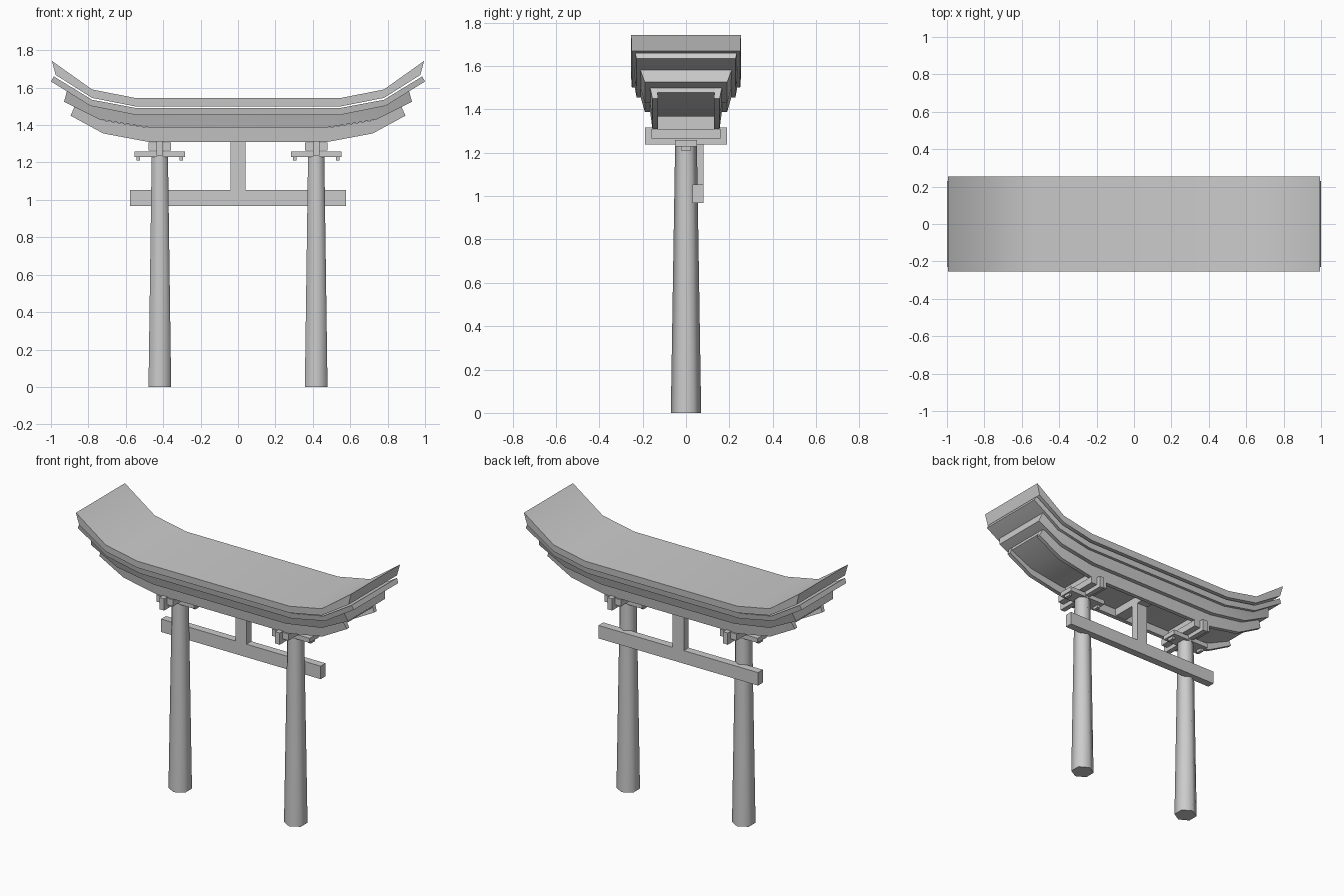
import bpy, bmesh, math

cube = bpy.data.objects.get("Cube")
if cube:
    bpy.data.objects.remove(cube, do_unlink=True)

stone = bpy.data.materials.new("light_grey")
stone.use_nodes = True
GREY = (0.6, 0.6, 0.6, 1)
stone.diffuse_color = GREY
stone.node_tree.nodes["Principled BSDF"].inputs["Base Color"].default_value = GREY


def finish(name, bm, smooth=None):
    bmesh.ops.recalc_face_normals(bm, faces=bm.faces[:])
    mesh = bpy.data.meshes.new(name)
    bm.to_mesh(mesh)
    bm.free()
    mesh.materials.append(stone)
    obj = bpy.data.objects.new(name, mesh)
    bpy.context.collection.objects.link(obj)
    if smooth:
        bpy.ops.object.select_all(action='DESELECT')
        obj.select_set(True)
        bpy.context.view_layer.objects.active = obj
        bpy.ops.object.shade_smooth_by_angle(angle=math.radians(smooth))
    return obj


def box(name, x, y, z):
    """Box from (min, max) pairs."""
    bm = bmesh.new()
    bmesh.ops.create_cube(bm, size=1)
    for v in bm.verts:
        v.co = [lo + (hi - lo) * (c + 0.5) for (lo, hi), c in zip((x, y, z), v.co)]
    return finish(name, bm)


def curved_slab(name, top, bottom, y_top, y_bottom):
    """Upswept slab: half profiles are mirrored in x, y ranges give the taper."""
    bm = bmesh.new()

    def full(half):
        return [(-x, z) for x, z in reversed(half)] + half

    rings = []
    for (xt, zt), (xb, zb) in zip(full(top), full(bottom)):
        corners = [(xt, y_top[0], zt), (xt, y_top[1], zt),
                   (xb, y_bottom[1], zb), (xb, y_bottom[0], zb)]
        rings.append([bm.verts.new(c) for c in corners])
    for a, b in zip(rings, rings[1:]):
        for i in range(4):
            j = (i + 1) % 4
            bm.faces.new((a[i], a[j], b[j], b[i]))
    bm.faces.new(rings[0])
    bm.faces.new(rings[-1])
    return finish(name, bm, 30)


def sym(w):
    return (-w, w)


# Stacked roof layers
curved_slab("roof_top",
            [(0.55, 1.545), (0.78, 1.59), (0.995, 1.743)],
            [(0.55, 1.50), (0.78, 1.545), (0.975, 1.668)], sym(0.253), sym(0.25))
curved_slab("roof_under_strip",
            [(0.55, 1.492), (0.78, 1.535), (0.985, 1.66)],
            [(0.55, 1.455), (0.79, 1.503), (1.0, 1.633)], sym(0.235), sym(0.228))
curved_slab("upper_lintel",
            [(0.55, 1.458), (0.77, 1.50), (0.915, 1.58)],
            [(0.48, 1.388), (0.74, 1.43), (0.93, 1.525)], sym(0.21), sym(0.19))

# Lower lintel is a channel open underneath
low_top = [(0.48, 1.386), (0.72, 1.425), (0.875, 1.497)]
low_bottom = [(0.48, 1.31), (0.72, 1.355), (0.895, 1.45)]
curved_slab("lower_lintel_plate", low_top,
            [(x + 0.004, z - 0.02) for x, z in low_top], sym(0.164), sym(0.16))
for s, side in ((-1, "front"), (1, "back")):
    curved_slab("lower_lintel_wall_" + side, low_top, low_bottom,
                (s * 0.135, s * 0.165), (s * 0.128, s * 0.155))

# Pillars with their brackets
for s, side in ((-1, "right"), (1, "left")):
    cx = s * 0.418

    def around(w):
        return (cx - w, cx + w)

    bm = bmesh.new()
    bmesh.ops.create_cone(bm, cap_ends=True, segments=6, radius1=0.07,
                          radius2=0.05, depth=1.25)
    for v in bm.verts:
        v.co.z += 0.625
        v.co.x, v.co.y = v.co.x, v.co.y
    if max(abs(v.co.x) for v in bm.verts) > 0.065:
        for v in bm.verts:
            v.co.x, v.co.y = -v.co.y, v.co.x
    for v in bm.verts:
        v.co.x += cx
    finish("pillar_" + side, bm, 65)

    box("bracket_beam_" + side, around(0.017), sym(0.19), (1.238, 1.315))
    box("bracket_block_" + side, around(0.06), sym(0.16), (1.265, 1.308))
    box("bracket_bar_" + side, around(0.135), sym(0.05), (1.228, 1.258))
    box("lintel_rib_" + side, around(0.03), sym(0.13), (1.31, 1.37))
    for e in (-1, 1):
        px = cx + e * 0.115
        box("bracket_peg_" + side, (px - 0.01, px + 0.01), sym(0.022), (1.21, 1.23))

# Tie beam and centre strut behind the pillars
box("tie_beam", sym(0.577), (0.03, 0.08), (0.967, 1.052))
box("centre_strut", sym(0.04), (0.03, 0.08), (1.05, 1.32))
box("centre_rib", sym(0.04), sym(0.13), (1.315, 1.37))
